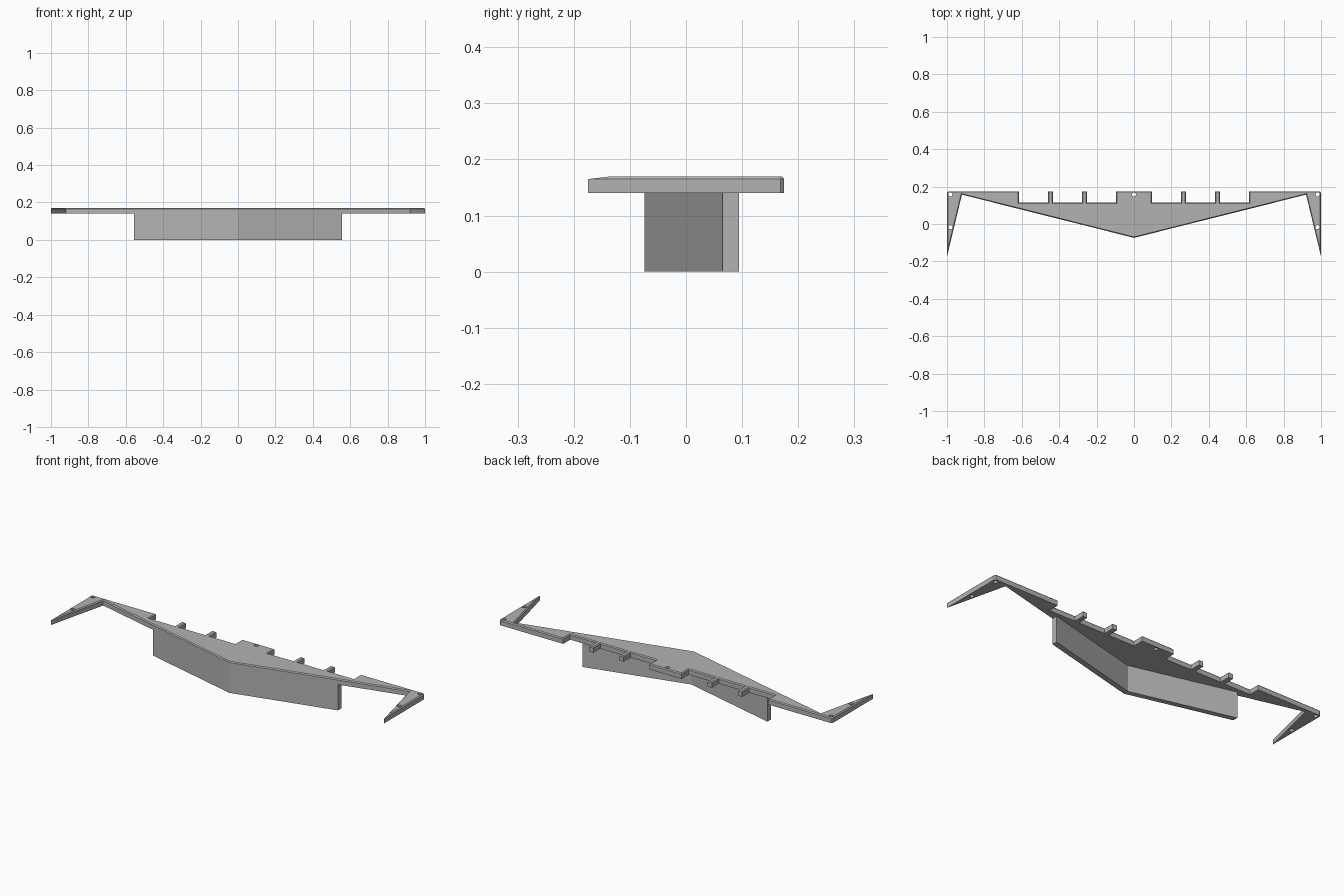
import bpy
import bmesh

cube = bpy.data.objects.get("Cube")
if cube:
    bpy.data.objects.remove(cube, do_unlink=True)

# Single plain grey
grey = bpy.data.materials.new("mid_grey")
grey.use_nodes = True
colour = (0.45, 0.45, 0.45, 1)
grey.diffuse_color = colour
grey.node_tree.nodes["Principled BSDF"].inputs["Base Color"].default_value = colour


def mirrored(half):
    """Close a right-half outline with its reflection across x = 0."""
    return half + [(-x, y) for x, y in reversed(half) if x > 0]


def slab(name, outline, low, high, chamfer=0):
    """Extrude an outline, optionally chamfering its top rim."""
    bm = bmesh.new()
    base = bm.faces.new([bm.verts.new((x, y, low)) for x, y in outline])
    grown = bmesh.ops.extrude_face_region(bm, geom=[base])["geom"]
    for v in grown:
        if isinstance(v, bmesh.types.BMVert):
            v.co.z = high - chamfer
    bmesh.ops.recalc_face_normals(bm, faces=bm.faces)
    if chamfer:
        top = [f for f in grown if isinstance(f, bmesh.types.BMFace)]
        bmesh.ops.inset_region(bm, faces=top, thickness=chamfer, depth=0,
                               use_even_offset=True, use_boundary=True)
        for v in top[0].verts:
            v.co.z = high
    mesh = bpy.data.meshes.new(name)
    bm.to_mesh(mesh)
    bm.free()
    mesh.materials.append(grey)
    obj = bpy.data.objects.new(name, mesh)
    bpy.context.collection.objects.link(obj)
    return obj


FRONT, CORNER_X, CORNER_Y = -0.074, 0.92, 0.157
BACK, NOTCH = 0.175, 0.115
UNDER, TOP = 0.14, 0.17

# Top plate: swept front edge, pointed side arms, notched back edge
half = [(0, FRONT), (CORNER_X, CORNER_Y), (1, -BACK), (1, 0.168),
        (0.993, BACK), (0.615, BACK), (0.615, NOTCH)]
for tab in (0.447, 0.265):
    half += [(tab + 0.013, NOTCH), (tab + 0.013, BACK),
             (tab - 0.013, BACK), (tab - 0.013, NOTCH)]
half += [(0.097, NOTCH), (0.097, BACK)]
plate = slab("top_plate", mirrored(half), UNDER, TOP, chamfer=0.005)

# Screw holes through the plate
bm = bmesh.new()
for x, y in [(0, 0.158), (0.982, 0.158), (-0.982, 0.158),
             (0.981, -0.017), (-0.981, -0.017)]:
    made = bmesh.ops.create_cone(bm, cap_ends=True, segments=24,
                                 radius1=0.011, radius2=0.011, depth=0.1)
    bmesh.ops.translate(bm, verts=made["verts"], vec=(x, y, UNDER))
mesh = bpy.data.meshes.new("hole_cutter")
bm.to_mesh(mesh)
bm.free()
mesh.materials.append(grey)
cutter = bpy.data.objects.new("hole_cutter", mesh)
bpy.context.collection.objects.link(cutter)
cutter.hide_render = True
cutter.hide_viewport = True
cutter.display_type = 'WIRE'
cut = plate.modifiers.new("holes", 'BOOLEAN')
cut.operation = 'DIFFERENCE'
cut.solver = 'EXACT'
cut.object = cutter

# Swept apron hanging flush under the front edge
END, THICK = 0.555, 0.029
end_y = FRONT + (CORNER_Y - FRONT) * END / CORNER_X
slab("front_apron", [(0, FRONT), (END, end_y), (END, end_y + THICK),
                     (0, FRONT + THICK), (-END, end_y + THICK), (-END, end_y)],
     0, UNDER)
